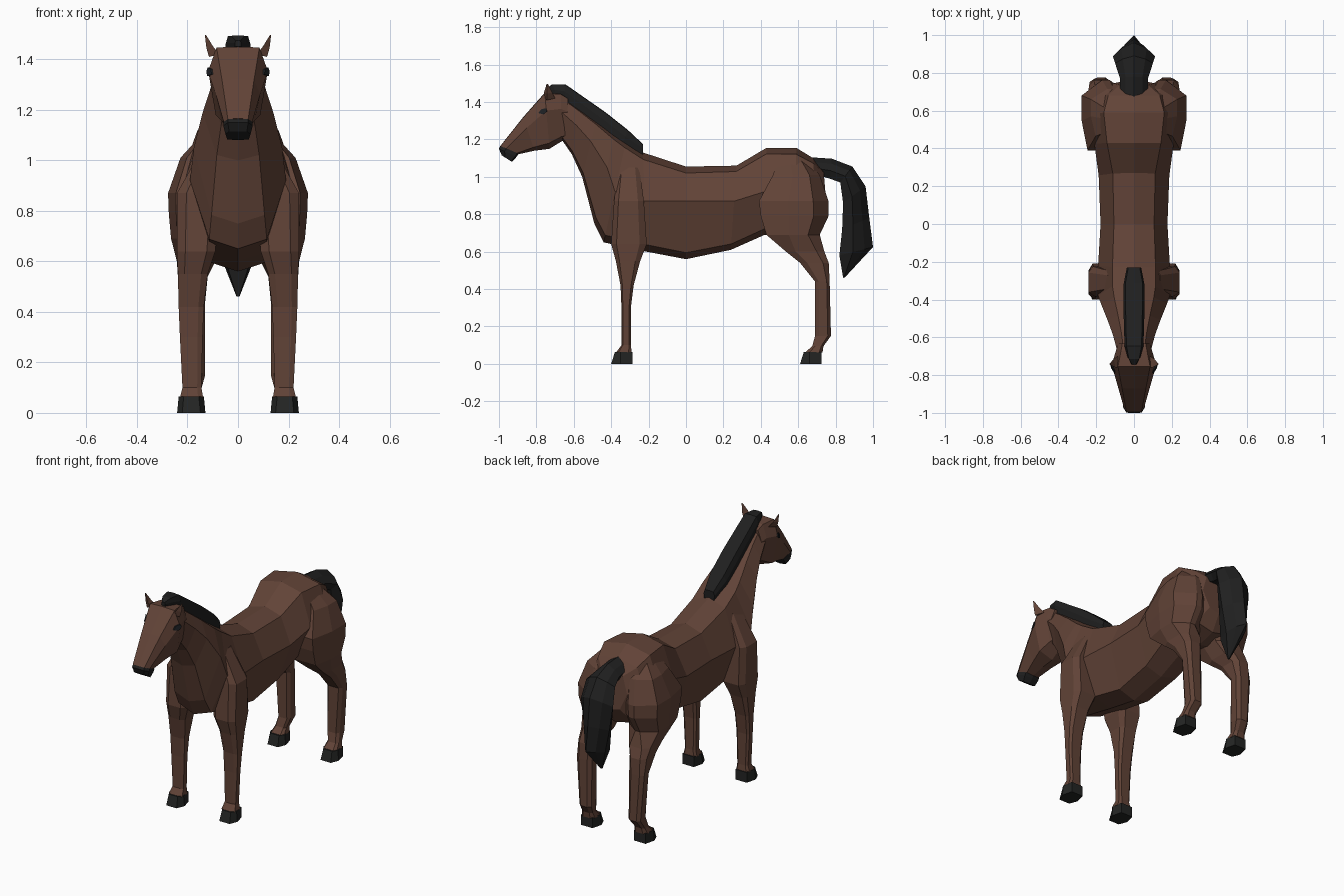
import bpy, bmesh
from mathutils import Vector


def material(name, rgb):
    m = bpy.data.materials.new(name)
    m.diffuse_color = (*rgb, 1)
    return m


BROWN = material("brown coat", (0.12, 0.056, 0.038))
BLACK = material("black hair", (0.014, 0.014, 0.014))
HOOF = material("dark hoof", (0.017, 0.018, 0.017))
EYE = material("eye", (0.012, 0.014, 0.017))


def loft(name, rings, mat, mirror=False):
    """Skin a run of equal-sized closed rings and cap both ends."""
    bm = bmesh.new()
    loops = [[bm.verts.new(p) for p in ring] for ring in rings]
    n = len(loops[0])
    for a, b in zip(loops, loops[1:]):
        for i in range(n):
            j = (i + 1) % n
            bm.faces.new((a[i], a[j], b[j], b[i]))
    bm.faces.new(loops[0])
    bm.faces.new(loops[-1])
    bmesh.ops.remove_doubles(bm, verts=bm.verts, dist=0.0005)
    bmesh.ops.recalc_face_normals(bm, faces=bm.faces)
    me = bpy.data.meshes.new(name)
    bm.to_mesh(me)
    bm.free()
    me.materials.append(mat)
    ob = bpy.data.objects.new(name, me)
    bpy.context.collection.objects.link(ob)
    if mirror:
        ob.modifiers.new("mirror", 'MIRROR').use_mirror_merge = False
    return ob


def spine_ring(ty, tz, by, bz, w, half):
    """Symmetric ring from a top point to a bottom point; half = (width, drop) fractions."""
    def pt(f, t, s):
        return Vector((s * f * w, ty + (by - ty) * t, tz + (bz - tz) * t))
    right = [pt(f, t, 1) for f, t in half]
    left = [pt(f, t, -1) for f, t in reversed(half) if f > 0]
    return right + left


def spine(name, stations, half, mat):
    return loft(name, [spine_ring(*s, half) for s in stations], mat)


def limb_ring(z, y0, y1, x0, x1, cuts):
    """Level eight-sided ring in a rectangle; cuts = front x, front y, back x, back y."""
    fx, bx = (x1 - x0) * cuts[0], (x1 - x0) * cuts[2]
    fy, by = (y1 - y0) * cuts[1], (y1 - y0) * cuts[3]
    return [(x0 + fx, y0, z), (x1 - fx, y0, z), (x1, y0 + fy, z), (x1, y1 - by, z),
            (x1 - bx, y1, z), (x0 + bx, y1, z), (x0, y1 - by, z), (x0, y0 + fy, z)]


# torso and neck, rump to poll: top y, top z, bottom y, bottom z, half width
def barrel(ty, tz, bz):
    # the widest line runs level along the flank; the rump is broader on top
    wide = 0.38 if ty < -0.35 else min(0.5, max(0.36, (tz - 0.87) / (tz - bz)))
    return [(0, 0), (0.68 if ty > 0.4 else 0.6, 0.07), (1, wide), (0.6, 0.93), (0, 1)]


stations = [
    (0.735, 1.04, 0.755, 0.80, 0.11),
    (0.68, 1.10, 0.70, 0.70, 0.20),
    (0.59, 1.155, 0.58, 0.67, 0.235),
    (0.43, 1.155, 0.42, 0.69, 0.21),
    (0.27, 1.06, 0.24, 0.61, 0.187),
    (0.00, 1.055, 0.00, 0.56, 0.177),
    (-0.23, 1.13, -0.21, 0.60, 0.19),
    (-0.32, 1.195, -0.44, 0.65, 0.19),
    (-0.38, 1.235, -0.49, 0.75, 0.175),
    (-0.48, 1.305, -0.555, 1.00, 0.14),
    (-0.57, 1.37, -0.61, 1.12, 0.112),
    (-0.67, 1.44, -0.665, 1.20, 0.09)]
loft("torso_and_neck", [spine_ring(*s, barrel(s[0], s[1], s[3])) for s in stations], BROWN)

# head
skull = [(0, 0), (0.72, 0.01), (1, 0.32), (0.75, 0.9), (0, 1)]
spine("head", [
    (-0.63, 1.42, -0.64, 1.20, 0.085),
    (-0.67, 1.445, -0.665, 1.19, 0.095),
    (-0.755, 1.45, -0.73, 1.15, 0.118),
    (-0.87, 1.32, -0.81, 1.14, 0.088),
    (-0.993, 1.165, -0.90, 1.12, 0.056)], skull, BROWN)

# muzzle
snout = [(0, 0), (0.7, 0.01), (1, 0.32), (0.85, 0.92), (0, 1)]
spine("muzzle", [
    (-0.992, 1.166, -0.895, 1.124, 0.057),
    (-1.0, 1.150, -0.905, 1.108, 0.058),
    (-0.985, 1.115, -0.93, 1.08, 0.05)], snout, BLACK)

# mane, lying along the crest of the neck
crest = [(0, 0), (0.8, 0.03), (1, 0.45), (0.9, 1), (0, 1)]
spine("mane", [
    (-0.745, 1.475, -0.745, 1.45, 0.012),
    (-0.715, 1.495, -0.69, 1.43, 0.034),
    (-0.645, 1.495, -0.65, 1.41, 0.05),
    (-0.43, 1.345, -0.46, 1.26, 0.056),
    (-0.31, 1.25, -0.34, 1.17, 0.056),
    (-0.23, 1.175, -0.23, 1.12, 0.038)], crest, BLACK)

# tail, with a ridge down its outer side
ridge = [(0, 0), (0.6, 0.25), (1, 0.6), (0.7, 1), (0, 1)]
spine("tail", [
    (0.66, 1.105, 0.70, 1.01, 0.075),
    (0.78, 1.097, 0.77, 0.99, 0.075),
    (0.89, 1.055, 0.825, 0.97, 0.10),
    (0.96, 0.95, 0.84, 0.86, 0.112),
    (0.98, 0.78, 0.835, 0.72, 0.09),
    (1.0, 0.625, 0.82, 0.58, 0.06),
    (0.85, 0.463, 0.84, 0.46, 0.006)], ridge, BLACK)

# front legs: z, front y, back y, inner x, outer x
loft("front_leg", [limb_ring(*r, (0.22, 0.15, 0.15, 0.2)) for r in [
    (1.05, -0.36, -0.25, 0.05, 0.14),
    (0.87, -0.385, -0.225, 0.07, 0.242),
    (0.64, -0.40, -0.21, 0.09, 0.242),
    (0.55, -0.375, -0.245, 0.12, 0.238),
    (0.42, -0.35, -0.28, 0.135, 0.235),
    (0.30, -0.345, -0.295, 0.14, 0.23),
    (0.10, -0.345, -0.295, 0.145, 0.22),
    (0.06, -0.375, -0.29, 0.138, 0.23)]], BROWN, True)

# hind legs with thighs, rounder behind the thigh than on the shank
THIGH, SHANK = (0.12, 0.42, 0.42, 0.22), (0.15, 0.25, 0.22, 0.2)
loft("hind_leg", [limb_ring(*r, THIGH if r[0] > 0.65 else SHANK) for r in [
    (1.09, 0.49, 0.65, 0.03, 0.155),
    (1.01, 0.465, 0.715, 0.02, 0.228),
    (0.87, 0.39, 0.762, 0.02, 0.277),
    (0.79, 0.40, 0.762, 0.03, 0.274),
    (0.69, 0.43, 0.715, 0.06, 0.265),
    (0.60, 0.535, 0.74, 0.09, 0.242),
    (0.54, 0.61, 0.763, 0.12, 0.238),
    (0.44, 0.69, 0.768, 0.13, 0.235),
    (0.15, 0.69, 0.775, 0.13, 0.213),
    (0.095, 0.675, 0.735, 0.145, 0.22),
    (0.06, 0.635, 0.73, 0.138, 0.23)]], BROWN, True)

# hooves, wider at the toe
for name, y in (("front_hoof", -0.40), ("hind_hoof", 0.61)):
    def sole(z, toe, grow):
        return [(0.155 - grow, toe, z), (0.215 + grow, toe, z), (0.235 + grow, y + 0.05, z),
                (0.225, y + 0.115, z), (0.145, y + 0.115, z), (0.135 - grow, y + 0.05, z)]
    loft(name, [sole(0, y, 0.006), sole(0.064, y + 0.02, 0)], HOOF, True)

# ears
loft("ear", [
    [(0.075, -0.755, 1.42), (0.115, -0.745, 1.41), (0.085, -0.70, 1.42)],
    [(0.098, -0.76, 1.45), (0.125, -0.742, 1.445), (0.108, -0.715, 1.45)],
    [(0.127, -0.745, 1.497), (0.131, -0.742, 1.495), (0.128, -0.738, 1.496)]], BROWN, True)

# eyes, thin plates on the sides of the head
outline = [(-0.789, 1.341), (-0.775, 1.361), (-0.748, 1.367), (-0.742, 1.35), (-0.762, 1.334)]


def lid(offset):
    # follow the slant of the upper cheek
    return [(0.118 - 0.29 * max(0, -0.747 - y)
             - 0.35 * max(0, z - 1.354 - 0.893 * (y + 0.747)) + offset, y, z)
            for y, z in outline]


loft("eye", [lid(-0.001), lid(0.008)], EYE, True)
